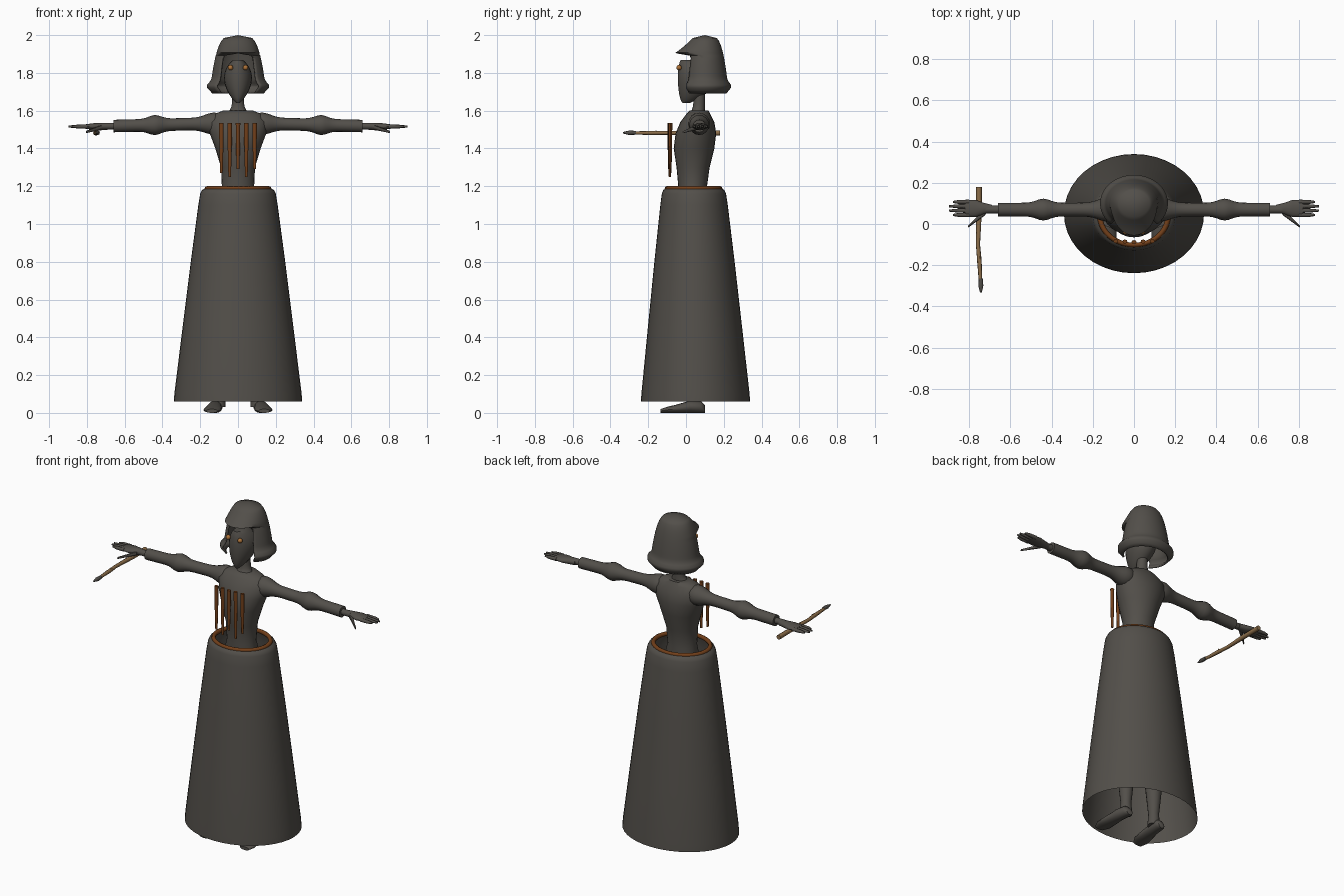
import bpy, bmesh, math
from mathutils import Vector

if "Cube" in bpy.data.objects:
    bpy.data.objects.remove(bpy.data.objects["Cube"])


def material(name, *rgb):
    made = bpy.data.materials.new(name)
    made.use_nodes = True
    made.diffuse_color = (*rgb, 1)
    made.node_tree.nodes["Principled BSDF"].inputs["Base Color"].default_value = (*rgb, 1)
    return made


grey = material("charcoal grey", 0.085, 0.078, 0.068)
brown = material("rust brown", 0.17, 0.05, 0.01)
tan = material("stick tan", 0.27, 0.16, 0.07)
gold = material("eye gold", 0.42, 0.17, 0.04)


def smooth_and_colour(obj, name, colour):
    obj.name = name
    obj.data.materials.append(colour)
    bpy.ops.object.select_all(action="DESELECT")
    obj.select_set(True)
    bpy.context.view_layer.objects.active = obj
    bpy.ops.object.shade_smooth_by_angle(angle=math.radians(50))
    return obj


def finish(name, bm, colour):
    bmesh.ops.recalc_face_normals(bm, faces=bm.faces)
    mesh = bpy.data.meshes.new(name)
    bm.to_mesh(mesh)
    bm.free()
    obj = bpy.data.objects.new(name, mesh)
    bpy.context.collection.objects.link(obj)
    return smooth_and_colour(obj, name, colour)


def bridge(bm, rings, closed):
    for lower, upper in zip(rings, rings[1:]):
        count = len(lower)
        for here in range(count if closed else count - 1):
            after = (here + 1) % count
            bm.faces.new((lower[here], lower[after], upper[after], upper[here]))


# Elliptical rings (centre, half width, half height) strung along one axis
def tube(name, rows, axis, colour, sides=16, caps=True):
    bm = bmesh.new()
    across, along = [Vector([k == other for k in range(3)]) for other in range(3) if other != axis]
    turns = [math.tau * step / sides for step in range(sides)]
    rings = [[bm.verts.new(Vector(centre) + across * width * math.cos(turn)
                           + along * height * math.sin(turn)) for turn in turns]
             for centre, width, height in rows]
    bridge(bm, rings, True)
    if caps:
        bm.faces.new(rings[0])
        bm.faces.new(rings[-1])
    return finish(name, bm, colour)


# Upright shape from rows of height, half width, front and back
def upright(name, rows, colour, x=0, **options):
    return tube(name, [((x, (front + back) / 2, z), width, (back - front) / 2)
                       for z, width, front, back in rows], 2, colour, **options)


def bump(value, centre, spread):
    return math.exp(-((value - centre) / spread) ** 2)


# Long open skirt with a rolled waistband
def skirt_row(z, width):
    middle = 0.03 + width * 0.06
    return z, width, middle - width * 0.85, middle + width * 0.85


upright("skirt", [skirt_row(z, width) for z, width in (
    (0.06, 0.34), (0.1, 0.337), (0.4, 0.3), (0.8, 0.25), (1.1, 0.21), (1.16, 0.2),
    (1.18, 0.19), (1.19, 0.17))], grey, sides=40, caps=False)
bpy.ops.mesh.primitive_torus_add(major_segments=40, minor_segments=8, major_radius=0.165,
                                 minor_radius=0.013, location=(0, 0.04, 1.187))
waistband = smooth_and_colour(bpy.context.object, "waistband", brown)
waistband.scale.y = 0.86

# Torso, neck and narrow-chinned head
upright("torso", [
    (0.9, 0.11, -0.04, 0.12), (1.05, 0.12, -0.05, 0.13), (1.19, 0.085, -0.04, 0.11),
    (1.3, 0.09, -0.05, 0.125), (1.4, 0.12, -0.065, 0.15), (1.48, 0.15, -0.055, 0.16),
    (1.54, 0.16, -0.03, 0.15), (1.58, 0.13, 0, 0.13), (1.6, 0.08, 0.02, 0.12)],
    grey, sides=24)
upright("neck", [(1.58 + step * 0.02, 0.03 + 0.04 * math.exp(-step), 0.04 - 0.03 * math.exp(-step),
                  0.1) for step in range(9)], grey)


def head_row(share):
    fullness = math.sin(math.pi * share ** 1.2) ** 0.6
    return 1.635 + share * 0.245, 0.074 * fullness, -0.043 * fullness ** 0.4, 0.16 * fullness


upright("head", [head_row((step + 0.3) / 16) for step in range(16)], grey, sides=20)

# Bobbed hair: domed crown, jutting fringe, face opening and flipped hem
hair = bmesh.new()
locks = []
rows, columns = 20, 36
for step in range(rows + 1):
    drop = step / rows
    width = 0.15 * drop ** 0.23 + 0.022 * bump(drop, 0.87, 0.07) - 0.015 * bump(drop, 1, 0.05)
    opening = 0.75 * min(1, max(0, (drop - 0.3) / 0.06))
    jut = 0.06 * (drop / 0.3) ** 2 if step <= 6 else 0
    lock = []
    for column in range(columns + 1):
        turn = opening + (math.tau - 2 * opening) * column / columns
        facing = math.cos(turn)
        y = 0.1 - 0.84 * width * facing - jut * max(0, facing)
        lock.append(hair.verts.new((width * math.sin(turn), y, 2 - 0.31 * drop)))
    locks.append(lock)
bridge(hair, locks, False)
bmesh.ops.remove_doubles(hair, verts=hair.verts, dist=0.001)
bob = finish("hair", hair, grey)
bob.modifiers.new("Thickness", "SOLIDIFY").thickness = 0.01

for sign, side in ((1, "left"), (-1, "right")):
    # Bead eyes
    bpy.ops.mesh.primitive_uv_sphere_add(segments=16, ring_count=8, radius=0.014,
                                         location=(sign * 0.04, -0.037, 1.828))
    smooth_and_colour(bpy.context.object, side + "_eye", gold)

    # Arm with round shoulder and elbow, stepping in at the cuff to a thin wrist
    arm = []
    for step in range(30):
        x = 0.08 + step * 0.02
        radius = 0.033 + 0.02 * bump(x, 0.44, 0.045) + 0.025 * bump(x, 0.13, 0.06)
        arm.append(((sign * x, 0.07, 1.535 - x * 0.025), radius, radius))
    tube(side + "_arm", arm, 0, grey)
    tube(side + "_wrist", [((sign * x, 0.07, 1.518), 0.019, 0.018) for x in (0.65, 0.72)], 0, grey)

    # Flat hand with four fingers and a thumb
    tube(side + "_palm", [((sign * x, 0.075, 1.516), width, height) for x, width, height in (
        (0.69, 0.018, 0.018), (0.73, 0.028, 0.02), (0.77, 0.042, 0.017), (0.82, 0.04, 0.01))],
        0, grey)
    for finger in range(4):
        y = 0.044 + 0.021 * finger
        tip = 0.9 - 0.01 * (finger - 1.5) ** 2
        tube(f"{side}_finger_{finger}", [((sign * x, y, 1.516), radius, radius) for x, radius in (
            (0.8, 0.011), (0.85, 0.01), (tip, 0.005))], 0, grey, sides=8)
    tube(side + "_thumb", [
        ((sign * (0.72 + share * 0.085), 0.06 - share * 0.073, 1.512 - share * 0.025),
         0.016 - share * 0.011, 0.013 - share * 0.007) for share in (0, 0.5, 0.8, 1)],
        0, grey, sides=8)

    # Leg and foot
    upright(side + "_leg", [(z, radius, 0.05 - radius, 0.05 + radius) for z, radius in (
        (0.03, 0.035), (0.1, 0.03), (0.3, 0.05), (0.5, 0.04), (0.95, 0.07))],
        grey, x=sign * 0.1)
    tube(side + "_foot", [((sign * (0.125 - y / 10), y, height), width, height)
                          for y, width, height in (
        (0.1, 0.02, 0.02), (0.08, 0.035, 0.03), (0.02, 0.036, 0.032), (-0.05, 0.045, 0.022),
        (-0.1, 0.048, 0.016), (-0.135, 0.03, 0.01))], 1, grey)

# Hanging strips in front of the chest, tapering downward
for place, bottom in enumerate((1.27, 1.25, 1.29, 1.25, 1.29)):
    x = 0.044 * (place - 2)
    y = abs(x) * 0.06 - 0.088
    tube(f"chest_strip_{place}", [((x, y, z), radius, radius * 0.85) for z, radius in (
        (bottom, 0.007), (1.42, 0.011), (1.535, 0.012))], 2, brown, sides=8)

# Crooked stick held in the right hand, with a side twig and a dark tip
tube("stick", [((x, y, 1.482), radius, radius) for x, y, radius in (
    (-0.752, 0.18, 0.014), (-0.752, 0.05, 0.013), (-0.757, -0.1, 0.01),
    (-0.75, -0.18, 0.011), (-0.745, -0.28, 0.008))], 1, tan, sides=8)
tube("stick_twig", [((-0.757, -0.19, 1.484), 0.006, 0.006),
                    ((-0.744, -0.155, 1.492), 0.003, 0.003)], 1, tan, sides=6)
tube("stick_tip", [((-0.743, y, 1.483), radius, radius) for y, radius in (
    (-0.265, 0.01), (-0.3, 0.012), (-0.333, 0.004))], 1, grey, sides=8)
